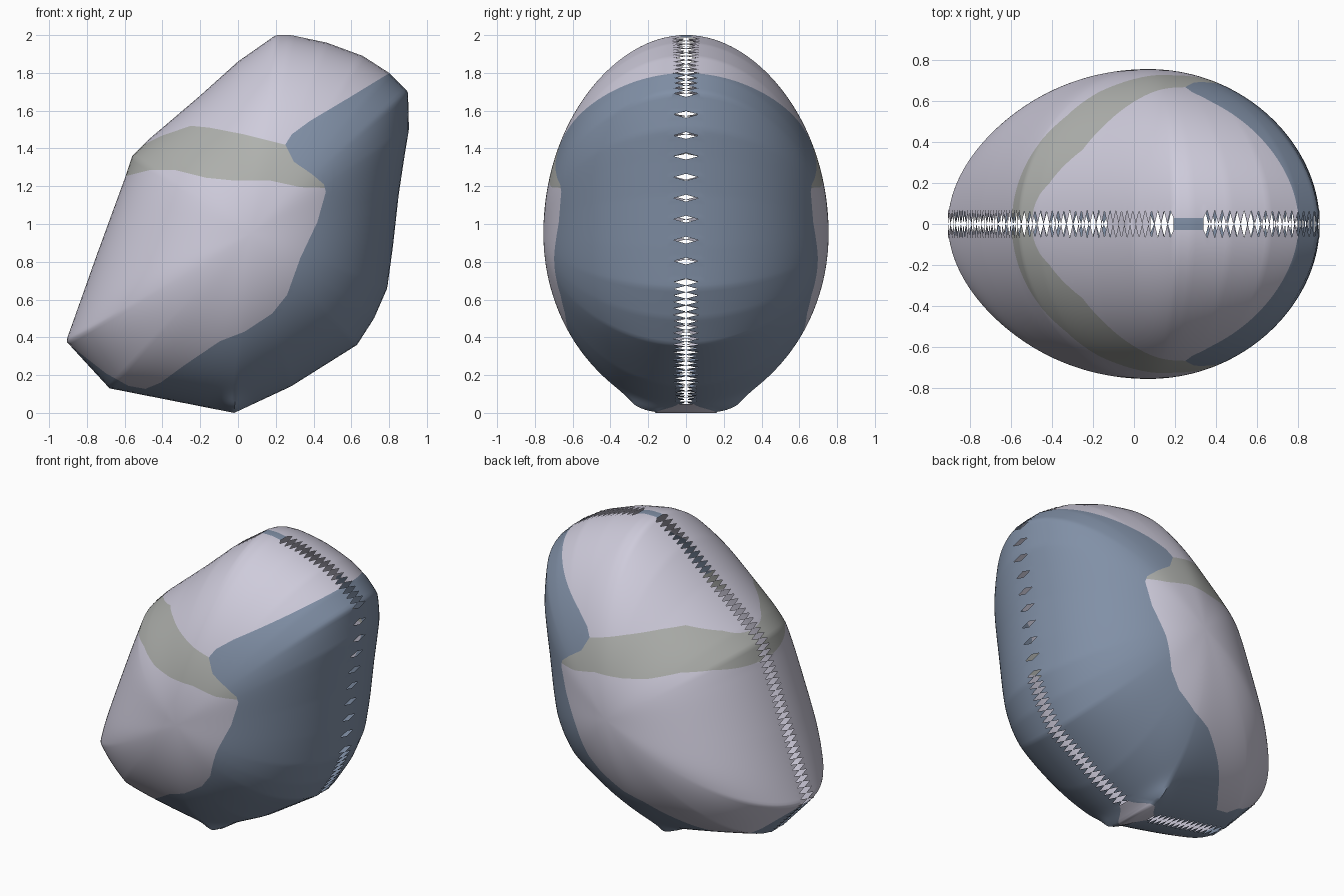
import bpy, bmesh, math
from mathutils import Vector
from mathutils.geometry import intersect_point_line

cube = bpy.data.objects.get("Cube")
if cube:
    bpy.data.objects.remove(cube, do_unlink=True)

SEGMENTS, RINGS, DEPTH = 320, 40, 0.755
CENTRE = Vector((0.07, 0.95))
TIP = Vector((-0.02, 0.0))

# Side profile of the shell in x and z, starting at the bottom tip
OUTLINE = [(-0.02, 0), (0.28, 0.14), (0.63, 0.36), (0.72, 0.5), (0.79, 0.66),
           (0.82, 0.88), (0.85, 1.15), (0.88, 1.35), (0.905, 1.5), (0.9, 1.7),
           (0.8, 1.8), (0.66, 1.89), (0.47, 1.96), (0.28, 2), (0.2, 2),
           (0, 1.86), (-0.2, 1.68), (-0.47, 1.45), (-0.56, 1.36), (-0.6, 1.24),
           (-0.75, 0.83), (-0.91, 0.38), (-0.8, 0.26), (-0.68, 0.13)]

# Painted areas in x and z, reaching past the rim
BLUE_AREA = [(1.3, 2.1), (0.795, 1.795), (0.59, 1.67), (0.38, 1.545), (0.285, 1.475),
             (0.25, 1.42), (0.295, 1.33), (0.39, 1.265), (0.455, 1.21), (0.465, 1.17),
             (0.42, 1.01), (0.33, 0.82), (0.26, 0.625), (0.18, 0.525), (0.035, 0.43),
             (-0.095, 0.38), (-0.28, 0.255), (-0.41, 0.16), (-0.49, 0.127),
             (-0.58, 0.143), (-0.7, 0.21), (-0.905, 0.37), (-1.3, 0.6),
             (-1.3, -0.5), (1.3, -0.5)]
GREY_BAND = [(-0.7, 1.4), (-0.5, 1.42), (-0.41, 1.465), (-0.25, 1.52), (-0.15, 1.51),
             (0.03, 1.475), (0.25, 1.42), (0.5, 1.42), (0.5, 1.19), (0.33, 1.195),
             (0.17, 1.23), (-0.02, 1.23), (-0.17, 1.245), (-0.33, 1.285),
             (-0.47, 1.285), (-0.59, 1.255), (-0.7, 1.2)]


def make_material(name, colour):
    mat = bpy.data.materials.new(name)
    mat.use_nodes = True
    mat.diffuse_color = (*colour, 1)
    mat.node_tree.nodes["Principled BSDF"].inputs["Base Color"].default_value = (*colour, 1)
    return mat


def pairs(points):
    pts = [Vector(p) for p in points]
    return list(zip(pts, pts[1:] + pts[:1]))


def resample(points, count):
    """Evenly spaced points along a closed outline."""
    edges = pairs(points)
    total = sum((b - a).length for a, b in edges)
    result, travelled = [], 0.0
    for a, b in edges:
        length = (b - a).length
        while len(result) < count and len(result) * total / count < travelled + length:
            result.append(a.lerp(b, (len(result) * total / count - travelled) / length))
        travelled += length
    return result


def soften(points, reach):
    """Rounded copy of a closed outline."""
    weights = [(k, math.exp(-(2 * k / reach) ** 2)) for k in range(-reach, reach + 1)]
    total = sum(w for k, w in weights)
    n = len(points)
    return [sum((points[(i + k) % n] * w for k, w in weights), Vector((0, 0))) / total
            for i in range(n)]


def inside(p, area):
    hit = False
    for a, b in pairs(area):
        if (a.y > p.y) != (b.y > p.y):
            if p.x < a.x + (p.y - a.y) * (b.x - a.x) / (b.y - a.y):
                hit = not hit
    return hit


def flat(face):
    c = face.calc_center_median()
    return Vector((c.x, c.z))


sharp = resample(OUTLINE, SEGMENTS)
rounded = soften(sharp, 24)


def capped(p):
    return (p - TIP).length < 0.12 or p.y > 1.985


def rim_depth(i):
    """Half width of the seam: notched, wide at the tip, a strip on top."""
    p = sharp[i]
    if capped(p):
        return 0.03 + 0.13 * math.exp(-((p - TIP).length / 0.07) ** 2)
    spacing = 6 if p.x > 0.79 and p.y < 1.7 else 2
    return 0.065 if i % spacing == 0 else 0.0


bm = bmesh.new()


def build_half(side):
    """One domed half, from the middle out to the seam; returns the rim."""
    pole = bm.verts.new((CENTRE.x, side * DEPTH, CENTRE.y))
    previous = None
    last_angle = math.acos(0.1)
    for r in range(1, RINGS + 2):
        angle = last_angle * r / RINGS
        is_rim = r > RINGS
        t = 1.0 if is_rim else math.sin(angle)
        ring = []
        for i in range(SEGMENTS):
            p = CENTRE + (rounded[i].lerp(sharp[i], t ** 4) - CENTRE) * t
            y = rim_depth(i) if is_rim else DEPTH * math.cos(angle)
            if not is_rim:
                y += 0.09 * math.exp(-((p - TIP).length / 0.07) ** 2)
            ring.append(bm.verts.new((p.x, side * y, p.y)))
        for i in range(SEGMENTS):
            j = (i + 1) % SEGMENTS
            if previous:
                bm.faces.new((previous[i], previous[j], ring[j], ring[i]))
            else:
                bm.faces.new((pole, ring[j], ring[i]))
        previous = ring
    return previous


rims = [build_half(side) for side in (-1, 1)]

# Cut crisp colour borders through both halves
for area in (BLUE_AREA, GREY_BAND):
    for a, b in pairs(area):
        near = []
        for f in bm.faces:
            p = flat(f)
            q, t = intersect_point_line(p, a, b)
            q = a.lerp(b, min(max(t, 0), 1))
            if (p - q.to_2d()).length < 0.05:
                near.append(f)
        if near:
            geom = set(near)
            for f in near:
                geom.update(f.edges)
                geom.update(f.verts)
            d = b - a
            bmesh.ops.bisect_plane(bm, geom=list(geom), dist=1e-5,
                                   plane_co=(a.x, 0, a.y), plane_no=(d.y, 0, -d.x))

# Paint: lavender shell, blue area, grey band
for f in bm.faces:
    p = flat(f)
    f.material_index = 1 if inside(p, BLUE_AREA) else 2 if inside(p, GREY_BAND) else 0

# Close the top strip and the bottom tip
for i in range(SEGMENTS):
    j = (i + 1) % SEGMENTS
    if capped(sharp[i]) and capped(sharp[j]):
        f = bm.faces.new((rims[0][i], rims[0][j], rims[1][j], rims[1][i]))
        f.material_index = 1 if sharp[i].y > 1 else 0

bmesh.ops.remove_doubles(bm, verts=bm.verts[:], dist=1e-5)
bmesh.ops.recalc_face_normals(bm, faces=bm.faces[:])
mesh = bpy.data.meshes.new("shell")
bm.to_mesh(mesh)
bm.free()
for name, colour in (("pale lavender", (0.62, 0.60, 0.71)),
                     ("slate blue", (0.22, 0.28, 0.385)),
                     ("warm grey", (0.43, 0.44, 0.42))):
    mesh.materials.append(make_material(name, colour))

shell = bpy.data.objects.new("shell", mesh)
bpy.context.collection.objects.link(shell)
bpy.context.view_layer.objects.active = shell
shell.select_set(True)
bpy.ops.object.shade_smooth_by_angle(angle=math.radians(45))
